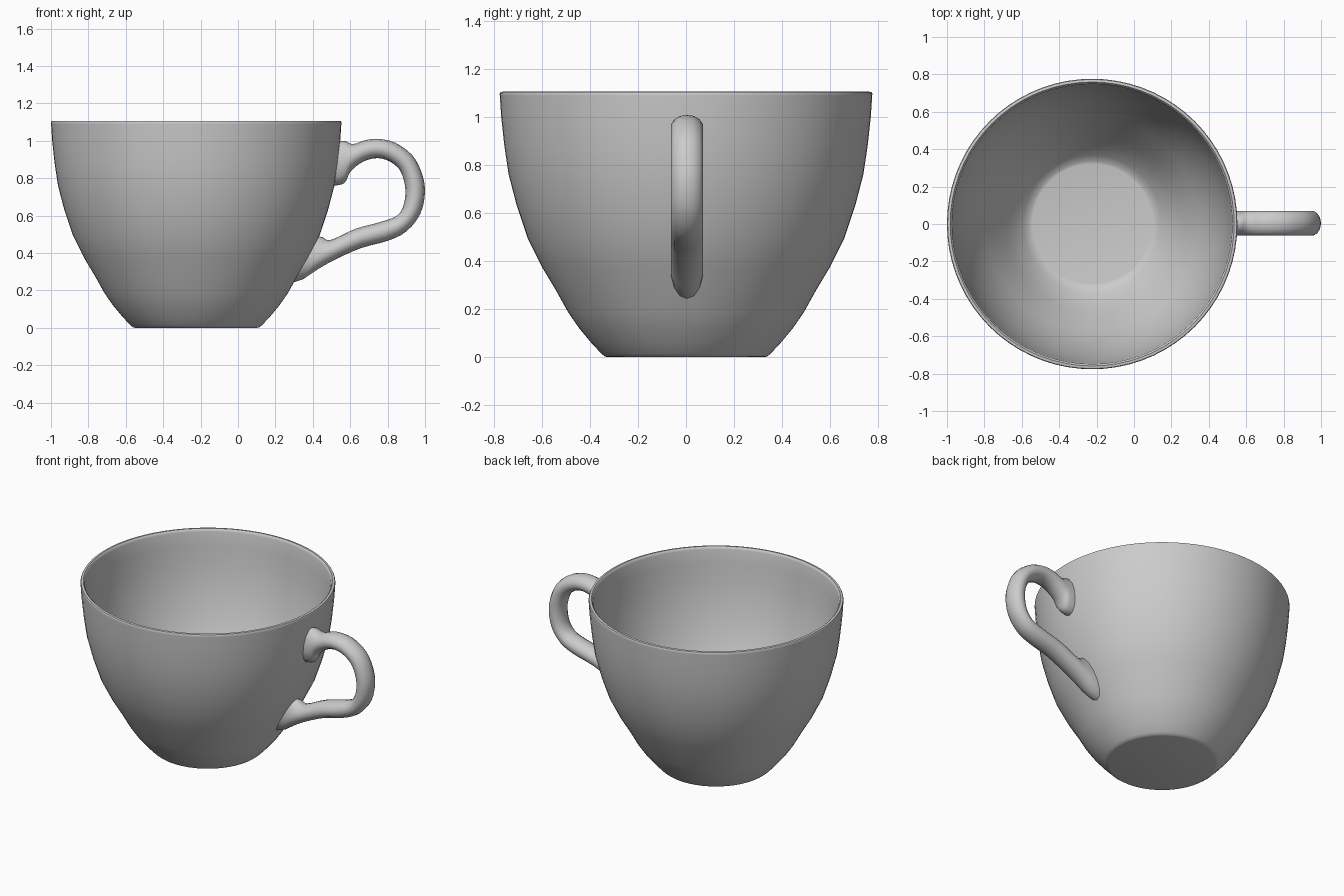
import bpy
from math import cos, sin, pi, sqrt

if "Cube" in bpy.data.objects:
    bpy.data.objects.remove(bpy.data.objects["Cube"])

CX = -0.2235   # cup axis
SEG = 72

# outer wall profile (radius, height)
OUTER = [(0.325, 0), (0.338, 0.003), (0.352, 0.014), (0.395, 0.06), (0.445, 0.12),
         (0.49, 0.185), (0.54, 0.275), (0.60, 0.375), (0.66, 0.495), (0.705, 0.63),
         (0.739, 0.76), (0.757, 0.88), (0.77, 1.0), (0.776, 1.09)]
RIM = [(0.7765, 1.098), (0.773, 1.105), (0.759, 1.107), (0.752, 1.10)]
FLOOR = 0.03


def outer_radius(z):
    for (r0, z0), (r1, z1) in zip(OUTER, OUTER[1:]):
        if z <= z1:
            return r0 + (r1 - r0) * (z - z0) / (z1 - z0)
    return OUTER[-1][0]


def make_object(name, verts, faces, angle):
    mesh = bpy.data.meshes.new(name)
    mesh.from_pydata(verts, [], faces)
    mesh.update()
    obj = bpy.data.objects.new(name, mesh)
    bpy.context.collection.objects.link(obj)
    bpy.ops.object.select_all(action='DESELECT')
    obj.select_set(True)
    bpy.context.view_layer.objects.active = obj
    bpy.ops.object.shade_smooth_by_angle(angle=angle)
    return obj


def skin(rings):
    """Join equal rings of points into a tube with capped ends."""
    n = len(rings[0])
    verts = [p for ring in rings for p in ring]
    faces = [(k * n + i, k * n + (i + 1) % n, (k + 1) * n + (i + 1) % n, (k + 1) * n + i)
             for k in range(len(rings) - 1) for i in range(n)]
    faces.append(tuple(reversed(range(n))))
    faces.append(tuple(range(len(verts) - n, len(verts))))
    return verts, faces


# cup body: outer wall, rim, inner wall down to the flat inside floor
inner = [(r - 0.027, z) for r, z in reversed(OUTER) if z > 0.05]
profile = OUTER + RIM + inner + [(0.335, FLOOR + 0.003), (0.32, FLOOR)]
rings = [[(CX + r * cos(2 * pi * i / SEG), r * sin(2 * pi * i / SEG), z)
          for i in range(SEG)] for r, z in profile]
make_object("cup_body", *skin(rings), pi / 4)

# handle stations: outer edge x, z then inner edge x, z
STATIONS = [
    (0.54, 1.00, 0.52, 0.76), (0.575, 0.998, 0.57, 0.775), (0.60, 0.985, 0.598, 0.83),
    (0.63, 0.985, 0.64, 0.87), (0.68, 1.003, 0.69, 0.897), (0.75, 1.01, 0.75, 0.907),
    (0.84, 0.99, 0.81, 0.89), (0.93, 0.925, 0.86, 0.85), (0.98, 0.835, 0.885, 0.795),
    (1.0, 0.73, 0.895, 0.73), (0.975, 0.61, 0.885, 0.655), (0.90, 0.515, 0.85, 0.60),
    (0.80, 0.465, 0.765, 0.567), (0.66, 0.427, 0.63, 0.53), (0.53, 0.37, 0.515, 0.477),
    (0.43, 0.315, 0.475, 0.47), (0.32, 0.24, 0.45, 0.49)]


def catmull(a, b, c, d, t):
    return [0.5 * (2 * q + (r - p) * t + (2 * p - 5 * q + 4 * r - s) * t * t
                   + (3 * q - p - 3 * r + s) * t ** 3) for p, q, r, s in zip(a, b, c, d)]


pts = [STATIONS[0]] + STATIONS + [STATIONS[-1]]
smooth = [catmull(*pts[k:k + 4], t / 3) for k in range(len(STATIONS) - 1) for t in range(3)]
smooth.append(STATIONS[-1])

# handle: oval rings between the two edges
SIDES = 14
rings = []
for k, (ox, oz, ix, iz) in enumerate(smooth):
    ring = []
    for i in range(SIDES):
        a = 2 * pi * i / SIDES
        u = 0.5 + 0.5 * cos(a)
        y = 0.068 * sin(a)
        x, z = ix + (ox - ix) * u, iz + (oz - iz) * u
        if k in (0, len(smooth) - 1):   # ends sit just inside the cup wall
            x = CX + sqrt(outer_radius(z) ** 2 - y * y) - 0.01
        ring.append((x, y + 0.004, z))
    rings.append(ring)
make_object("handle", *skin(rings), pi / 4)
